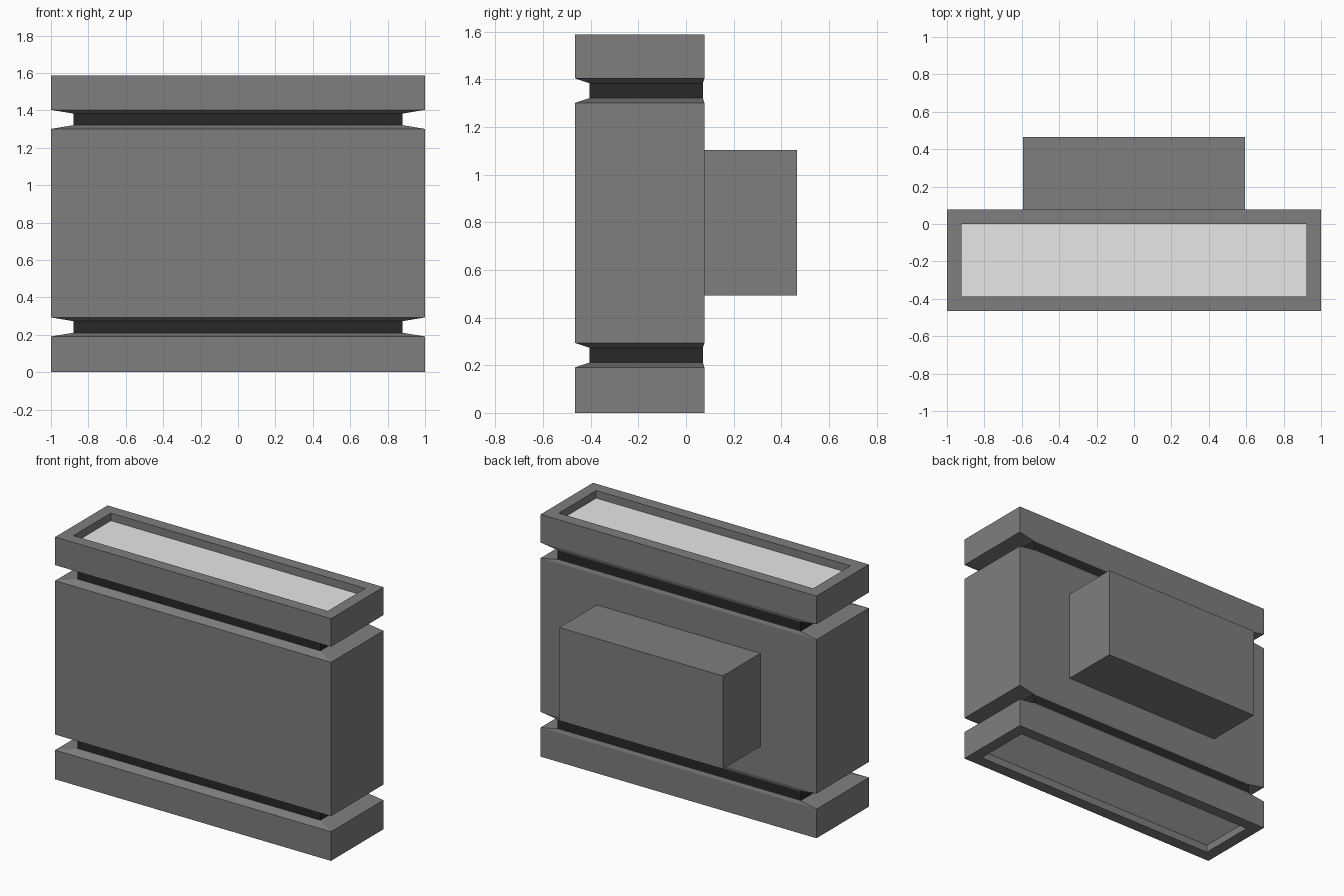
import bpy, bmesh

if "Cube" in bpy.data.objects:
    bpy.data.objects.remove(bpy.data.objects["Cube"])


def material(name, value):
    m = bpy.data.materials.new(name)
    m.diffuse_color = (value, value, value, 1)
    m.use_nodes = True
    m.node_tree.nodes["Principled BSDF"].inputs["Base Color"].default_value = m.diffuse_color
    return m


GREY = material("housing_grey", 0.21)
DARK = material("groove_black", 0.021)
LIGHT = material("panel_light_grey", 0.8)

# rectangular sections of the housing: half width, front y, back y
OUTER = (1.0, -0.465, 0.077)
GROOVE = (0.88, -0.405, 0.071)
PANEL = (0.922, -0.387, 0.0)


def loft(name, sections, mats):
    """Skin a stack of (rectangle, z) sections and cap both ends."""
    bm = bmesh.new()
    rings = []
    for (hw, y0, y1), z in sections:
        rings.append([bm.verts.new(p) for p in
                      ((-hw, y0, z), (hw, y0, z), (hw, y1, z), (-hw, y1, z))])
    for (a, b), (s, t) in zip(zip(rings, rings[1:]), zip(sections, sections[1:])):
        for i in range(4):
            j = (i + 1) % 4
            f = bm.faces.new((a[i], a[j], b[j], b[i]))
            # only the groove floor is black
            if s[0] == GROOVE and t[0] == GROOVE:
                f.material_index = 1
    for f in (bm.faces.new(rings[0][::-1]), bm.faces.new(rings[-1])):
        f.material_index = len(mats) - 1
    bmesh.ops.recalc_face_normals(bm, faces=bm.faces)
    me = bpy.data.meshes.new(name)
    bm.to_mesh(me)
    bm.free()
    for m in mats:
        me.materials.append(m)
    ob = bpy.data.objects.new(name, me)
    bpy.context.collection.objects.link(ob)
    return ob


def groove(z):
    """Tapered groove between z and z + 0.1."""
    return [(OUTER, z), (GROOVE, z + 0.02), (GROOVE, z + 0.082), (OUTER, z + 0.102)]


TOP, DEPTH = 1.587, 0.05

# main housing with two grooves and a recessed panel at each end
loft("housing",
     [(PANEL, DEPTH), (PANEL, 0), (OUTER, 0)]
     + groove(0.191) + groove(1.301)
     + [(OUTER, TOP), (PANEL, TOP), (PANEL, TOP - DEPTH)],
     [GREY, DARK, LIGHT])

# block on the back
BLOCK = (0.593, 0.077, 0.465)
loft("rear_block", [(BLOCK, 0.493), (BLOCK, 1.103)], [GREY])
